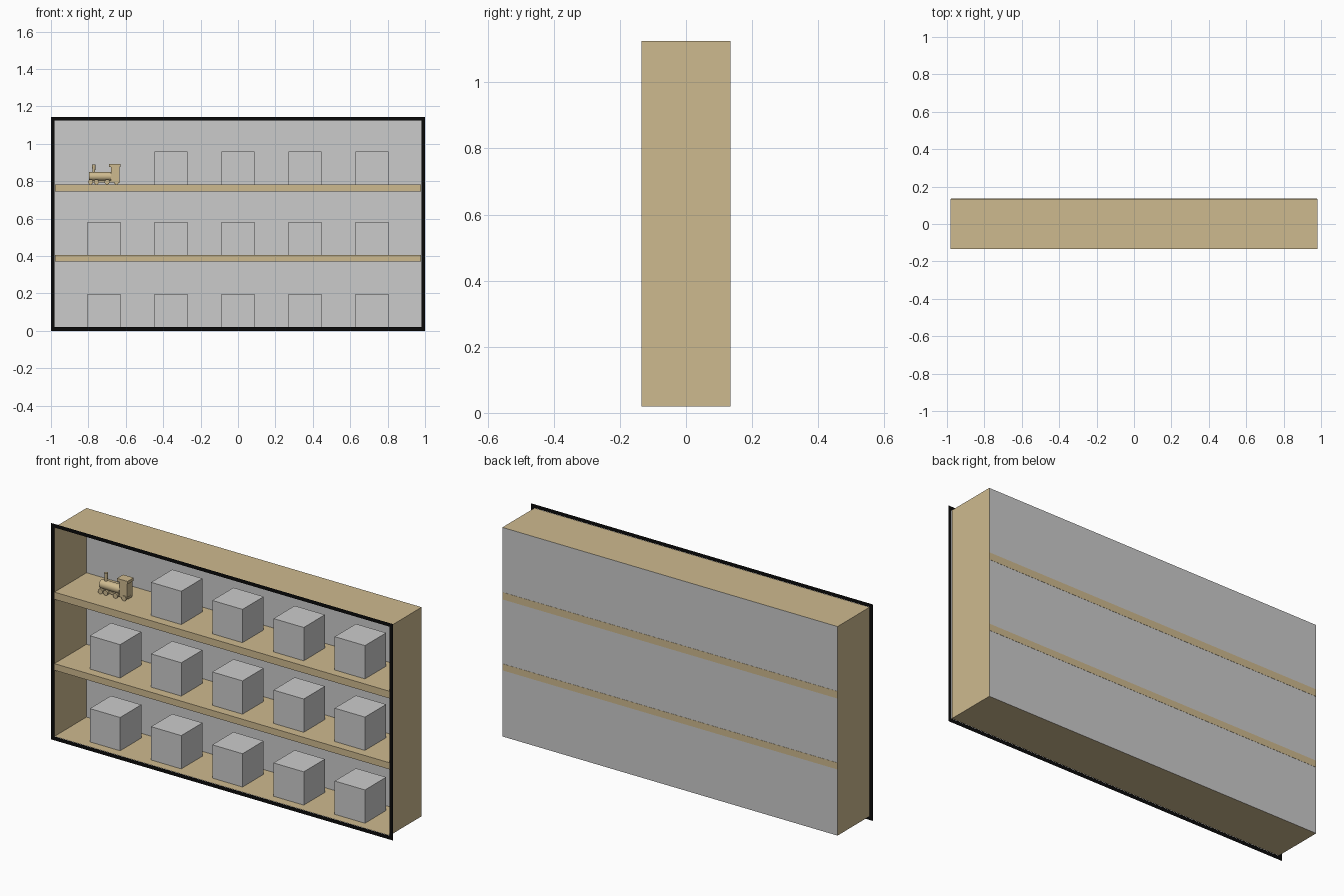
import bpy, bmesh, math
from mathutils import Matrix

if "Cube" in bpy.data.objects:
    bpy.data.objects.remove(bpy.data.objects["Cube"])


def material(name, rgb):
    m = bpy.data.materials.new(name)
    m.diffuse_color = (*rgb, 1)
    m.use_nodes = True
    m.node_tree.nodes["Principled BSDF"].inputs["Base Color"].default_value = m.diffuse_color
    return m


TAN = material("tan wood", (0.617, 0.491, 0.275))
GREY = material("light grey", (0.6, 0.6, 0.6))
BLACK = material("black trim", (0.003, 0.003, 0.003))


def finish(name, bm, *mats):
    me = bpy.data.meshes.new(name)
    bm.to_mesh(me)
    bm.free()
    for m in mats:
        me.materials.append(m)
    ob = bpy.data.objects.new(name, me)
    bpy.context.collection.objects.link(ob)
    return ob


def box_bm(x0, x1, y0, y1, z0, z1):
    bm = bmesh.new()
    mat = (Matrix.Translation(((x0 + x1) / 2, (y0 + y1) / 2, (z0 + z1) / 2))
           @ Matrix.Diagonal((x1 - x0, y1 - y0, z1 - z0, 1)))
    bmesh.ops.create_cube(bm, size=1, matrix=mat)
    bm.normal_update()
    return bm


def box(name, mat, *dims):
    return finish(name, box_bm(*dims), mat)


def cylinder(name, loc, r, length, axis, r2=None, sides=24):
    rot = {"X": Matrix.Rotation(math.pi / 2, 4, "Y"),
           "Y": Matrix.Rotation(math.pi / 2, 4, "X"),
           "Z": Matrix.Identity(4)}[axis]
    bm = bmesh.new()
    bmesh.ops.create_cone(bm, cap_ends=True, segments=sides, radius1=r,
                          radius2=r2 or r, depth=length,
                          matrix=Matrix.Translation(loc) @ rot)
    ob = finish(name, bm, TAN)
    for p in ob.data.polygons:
        p.use_smooth = len(p.vertices) == 4
    ob.data.set_sharp_from_angle(angle=math.radians(40))
    return ob


W, D, Z0, Z1 = 0.98, 0.134, 0.02, 1.125
SHELVES = ((0.37, 0.405), (0.745, 0.783))

# Case: thin open-fronted box, tan sides and grey back
bm = box_bm(-W, W, -D, D, Z0, Z1)
bmesh.ops.delete(bm, geom=[f for f in bm.faces if f.normal.y < -0.5], context="FACES_ONLY")
for f in bm.faces:
    f.material_index = 1 if f.normal.y > 0.5 else 0
finish("case", bm, TAN, GREY)

# Front trim: flat black ring
bm = bmesh.new()
outer = [bm.verts.new((x, -D - 0.001, z)) for x, z in ((-1, 0), (1, 0), (1, 1.144), (-1, 1.144))]
inner = [bm.verts.new((x, -D - 0.001, z)) for x, z in ((-W, Z0), (W, Z0), (W, Z1), (-W, Z1))]
for i in range(4):
    j = (i + 1) % 4
    bm.faces.new((outer[i], outer[j], inner[j], inner[i]))
finish("front_trim", bm, BLACK)

# Shelves, just showing through the back
for i, (lo, hi) in enumerate(SHELVES):
    box(f"shelf_{i}", TAN, -W + 0.0005, W - 0.0005, -D, D + 0.001, lo, hi)

# Display cubes, with the top left place left for the train
for row, z in enumerate((Z0, SHELVES[0][1], SHELVES[1][1])):
    for col in range(5):
        if row == 2 and col == 0:
            continue
        x, h = (col - 2) * 0.358, 0.0885
        box(f"cube_{row}_{col}", GREY, x - h, x + h, -h, h, z + 0.001, z + 2 * h)

# Toy train
S = SHELVES[1][1]
cylinder("boiler", (-0.738, 0, S + 0.043), 0.023, 0.118, "X")
cylinder("chimney", (-0.771, 0, S + 0.085), 0.007, 0.045, "Z", r2=0.0095)
box("chassis", TAN, -0.798, -0.632, -0.016, 0.016, S + 0.010, S + 0.022)
box("cab", TAN, -0.678, -0.633, -0.022, 0.022, S + 0.012, S + 0.096)
box("cab_roof", TAN, -0.69, -0.628, -0.026, 0.026, S + 0.094, S + 0.109)
for i, x in enumerate((-0.788, -0.757, -0.700, -0.650)):
    for side in (-1, 1):
        cylinder(f"wheel_{i}_{'left' if side < 0 else 'right'}",
                 (x, side * 0.021, S + 0.0135), 0.0135, 0.01, "Y", sides=16)
